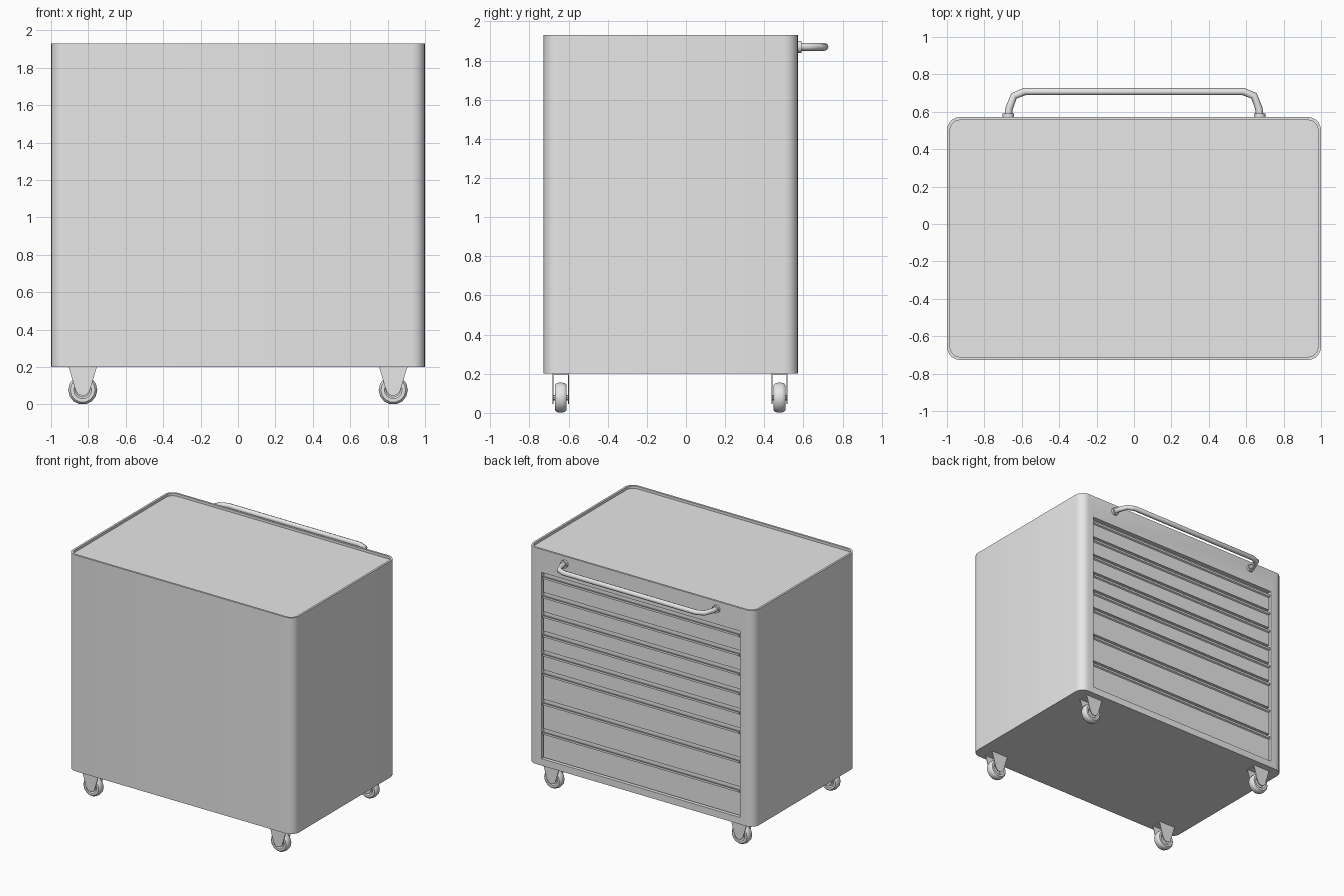
import bpy, bmesh
from math import pi, sin, cos
from mathutils import Vector, Matrix

if "Cube" in bpy.data.objects:
    bpy.data.objects.remove(bpy.data.objects["Cube"])

grey = bpy.data.materials.new("light_grey")
grey.use_nodes = True
grey.diffuse_color = (0.8, 0.8, 0.8, 1)
grey.node_tree.nodes["Principled BSDF"].inputs["Base Color"].default_value = (0.8, 0.8, 0.8, 1)

BACK, FRONT = -0.727, 0.572      # cabinet depth limits
BOTTOM, TOP = 0.2, 1.93


def finish(name, bm, smooth=False):
    bmesh.ops.recalc_face_normals(bm, faces=bm.faces)
    mesh = bpy.data.meshes.new(name)
    bm.to_mesh(mesh)
    bm.free()
    mesh.materials.append(grey)
    ob = bpy.data.objects.new(name, mesh)
    bpy.context.collection.objects.link(ob)
    if smooth:
        bpy.ops.object.select_all(action='DESELECT')
        ob.select_set(True)
        bpy.context.view_layer.objects.active = ob
        bpy.ops.object.shade_smooth_by_angle(angle=0.6)
    return ob


def prism(name, points, offset):
    """Extrude a closed 3D outline along an offset."""
    bm = bmesh.new()
    face = bm.faces.new([bm.verts.new(p) for p in points])
    ext = bmesh.ops.extrude_face_region(bm, geom=[face], use_keep_orig=True)
    verts = [g for g in ext["geom"] if isinstance(g, bmesh.types.BMVert)]
    bmesh.ops.translate(bm, vec=offset, verts=verts)
    return finish(name, bm)


def cylinder(name, centre, radius, length, sides=12):
    """Cylinder along y."""
    bm = bmesh.new()
    bmesh.ops.create_cone(bm, cap_ends=True, segments=sides, radius1=radius, radius2=radius,
                          depth=length,
                          matrix=Matrix.Translation(centre) @ Matrix.Rotation(pi / 2, 4, 'X'))
    return finish(name, bm, True)


def cabinet():
    # rounded outline raised to full height
    r, steps = 0.07, 5
    outline = []
    for i, (cx, cy) in enumerate([(1 - r, FRONT - r), (r - 1, FRONT - r),
                                  (r - 1, BACK + r), (1 - r, BACK + r)]):
        for k in range(steps + 1):
            a = (i + k / steps) * pi / 2
            outline.append((cx + r * cos(a), cy + r * sin(a), BOTTOM))
    bm = bmesh.new()
    base = bm.faces.new([bm.verts.new(p) for p in outline])
    ext = bmesh.ops.extrude_face_region(bm, geom=[base], use_keep_orig=True)
    bmesh.ops.translate(bm, vec=(0, 0, TOP - BOTTOM),
                        verts=[g for g in ext["geom"] if isinstance(g, bmesh.types.BMVert)])
    bmesh.ops.recalc_face_normals(bm, faces=bm.faces)
    # sunken worktop inside a thin rim
    lid = next(f for f in bm.faces if f.normal.z > 0.9)
    bmesh.ops.inset_region(bm, faces=[lid], thickness=0.016, use_even_offset=True)
    sink(bm, lid, (0, 0, -0.02))
    # drawer opening
    wall = max((f for f in bm.faces if f.normal.y > 0.99), key=lambda f: f.calc_area())
    bmesh.ops.inset_region(bm, faces=[wall], thickness=0.05)
    for v in wall.verts:
        v.co.x = 0.88 if v.co.x > 0 else -0.88
        v.co.z = 1.745 if v.co.z > 1 else 0.255
    sink(bm, wall, (0, -0.035, 0))
    finish("cabinet_body", bm, True)


def sink(bm, face, offset):
    ext = bmesh.ops.extrude_discrete_faces(bm, faces=[face])
    bmesh.ops.translate(bm, vec=offset, verts=ext["faces"][0].verts)


cabinet()

# drawers with a projecting grip along the top edge
z = 1.735
for i, h in enumerate([0.155] * 5 + [0.235] * 2 + [0.23]):
    low, high = z - h + 0.004, z - 0.022
    section = [(-0.035, low), (-0.012, low), (-0.012, high - 0.022), (-0.001, high - 0.016),
               (-0.001, high), (-0.008, high), (-0.016, high - 0.012), (-0.035, high - 0.012)]
    prism(f"drawer_{i + 1}", [(-0.87, FRONT + y, zz) for y, zz in section], (1.74, 0, 0))
    z -= h

# push handle
HZ = 1.87
half = [(0.672, 0.585), (0.667, 0.62), (0.642, 0.685), (0.585, 0.708)]
path = half + [(-x, y) for x, y in reversed(half)]
curve = bpy.data.curves.new("push_handle", 'CURVE')
curve.dimensions = '3D'
curve.bevel_depth = 0.02
curve.bevel_resolution = 2
curve.use_fill_caps = True
spline = curve.splines.new('POLY')
spline.points.add(len(path) - 1)
for p, (x, y) in zip(spline.points, path):
    p.co = (x, y, HZ, 1)
curve.materials.append(grey)
bpy.context.collection.objects.link(bpy.data.objects.new("push_handle", curve))
for side, x in (("left", 0.672), ("right", -0.672)):
    cylinder(f"handle_flange_{side}", (x, 0.581, HZ), 0.031, 0.018)


def wheel(name, centre):
    # rounded tyre with a recessed hub, turned about y
    side = [(0, 0.02), (0.038, 0.02), (0.048, 0.03), (0.066, 0.03), (0.075, 0.022), (0.078, 0.01)]
    profile = side + [(r, -y) for r, y in reversed(side)]
    bm = bmesh.new()
    verts = [bm.verts.new((r, y, 0)) for r, y in profile]
    edges = [bm.edges.new(pair) for pair in zip(verts, verts[1:])]
    bmesh.ops.spin(bm, geom=verts + edges, cent=(0, 0, 0), axis=(0, 1, 0), angle=2 * pi, steps=14)
    bmesh.ops.remove_doubles(bm, verts=bm.verts, dist=0.0005)
    bmesh.ops.translate(bm, vec=centre, verts=bm.verts)
    finish(name, bm, True)


# casters
for tag, x, y in [("front_left", 0.83, -0.64), ("front_right", -0.83, -0.64),
                  ("back_left", 0.83, 0.478), ("back_right", -0.83, 0.478)]:
    wheel(f"caster_wheel_{tag}", (x, y, 0.078))
    cylinder(f"caster_axle_{tag}", (x, y, 0.078), 0.014, 0.082, 8)
    fork = [(-0.075, 0.2), (-0.038, 0.075), (-0.022, 0.053), (0, 0.046)]
    fork += [(-px, pz) for px, pz in reversed(fork[:-1])]
    for part, py in (("inner", 0.036), ("outer", -0.041)):
        prism(f"caster_fork_{part}_{tag}", [(x + px, y + py, pz) for px, pz in fork], (0, 0.005, 0))
    mount = [(-0.075, -0.041), (0.075, -0.041), (0.075, 0.041), (-0.075, 0.041)]
    prism(f"caster_mount_{tag}", [(x + px, y + py, 0.194) for px, py in mount], (0, 0, 0.006))
